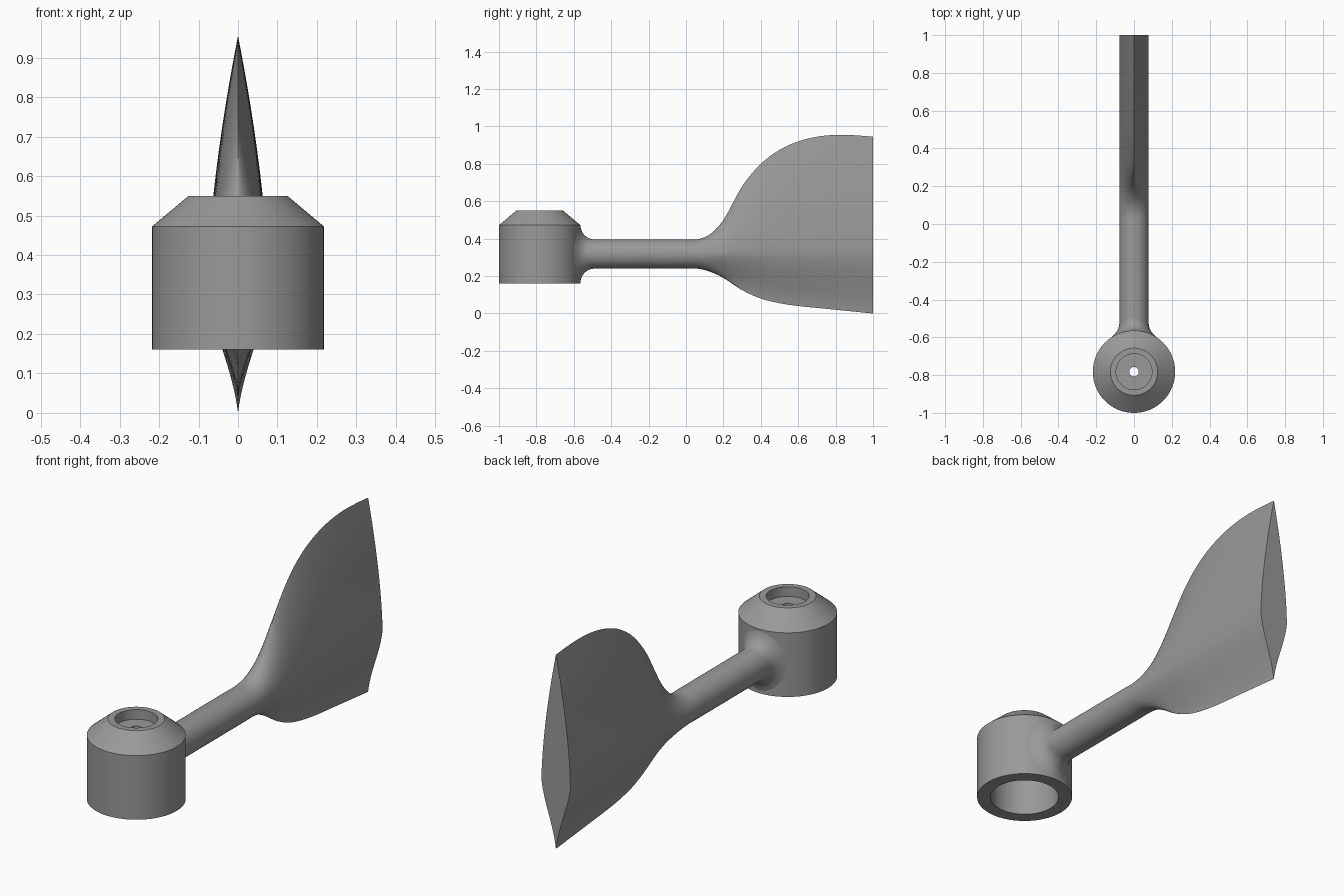
import bpy, math
from math import sin, cos, pi, sqrt

if "Cube" in bpy.data.objects:
    bpy.data.objects.remove(bpy.data.objects["Cube"])

grey = bpy.data.materials.new("mid grey")
grey.diffuse_color = (0.32, 0.32, 0.32, 1)
grey.use_nodes = True
grey.node_tree.nodes["Principled BSDF"].inputs["Base Color"].default_value = grey.diffuse_color

HUB_Y, HUB_R = -0.782, 0.218
MID_Z, ROD_R = 0.318, 0.078


def make(name, verts, faces, angle):
    me = bpy.data.meshes.new(name)
    me.from_pydata(verts, [], faces)
    me.materials.append(grey)
    ob = bpy.data.objects.new(name, me)
    bpy.context.collection.objects.link(ob)
    bpy.ops.object.select_all(action='DESELECT')
    ob.select_set(True)
    bpy.context.view_layer.objects.active = ob
    bpy.ops.object.mode_set(mode='EDIT')
    bpy.ops.mesh.select_all(action='SELECT')
    bpy.ops.mesh.normals_make_consistent(inside=False)
    bpy.ops.object.mode_set(mode='OBJECT')
    bpy.ops.object.shade_smooth_by_angle(angle=math.radians(angle))
    return ob


def bridge(rings, n, closed):
    m = len(rings)
    return [(i * n + j, i * n + (j + 1) % n,
             (i + 1) % m * n + (j + 1) % n, (i + 1) % m * n + j)
            for i in range(m if closed else m - 1) for j in range(n)]


def smooth(keys, x):
    """Cubic interpolation through (x, value) keys."""
    i = max(k for k in range(len(keys) - 1) if keys[k][0] <= x or k == 0)

    def slope(k):
        a, b = keys[max(k - 1, 0)], keys[min(k + 1, len(keys) - 1)]
        return (b[1] - a[1]) / (b[0] - a[0])
    (x0, y0), (x1, y1) = keys[i], keys[i + 1]
    h = x1 - x0
    t = (x - x0) / h
    return (y0 * (2*t**3 - 3*t*t + 1) + y1 * (3*t*t - 2*t**3)
            + h * slope(i) * (t**3 - 2*t*t + t) + h * slope(i + 1) * (t**3 - t*t))


# Hub: turned profile with a top counterbore, pin hole and wide bottom bore
profile = [(0.156, 0.16), (HUB_R, 0.16), (HUB_R, 0.472), (0.125, 0.55), (0.095, 0.55),
           (0.095, 0.503), (0.025, 0.503), (0.025, 0.45), (0.156, 0.45)]
N = 96
rings = [[(r * cos(2*pi*j/N), HUB_Y + r * sin(2*pi*j/N), z) for j in range(N)]
         for r, z in profile]
make("hub", sum(rings, []), bridge(rings, N, True), 30)

# Arm and blade: one loft, from the fillet on the hub to the flared tail
top = [(0.0, 0.396), (0.06, 0.396), (0.13, 0.425), (0.2, 0.50), (0.3, 0.68), (0.4, 0.80),
       (0.5, 0.875), (0.6, 0.92), (0.7, 0.945), (0.8, 0.955), (0.9, 0.953), (1.0, 0.945)]
bottom = [(0.0, 0.24), (0.06, 0.24), (0.13, 0.223), (0.2, 0.19), (0.3, 0.125), (0.4, 0.08),
          (0.5, 0.055), (0.6, 0.04), (0.7, 0.03), (0.8, 0.02), (0.9, 0.01), (1.0, 0.0)]
M = 64
rings = []
for k in range(9):                                  # fillet against the round hub
    a = pi / 2 * k / 8
    ring = []
    for j in range(M):
        th = 2 * pi * j / M
        f = 0.05 + 0.025 * sin(th) ** 2
        r = ROD_R + f * (1 - sin(a))
        x = r * cos(th)
        y = HUB_Y + sqrt(HUB_R**2 - x*x) + f * (1 - cos(a)) - (0.003 if k == 0 else 0)
        ring.append((x, y, MID_Z + r * sin(th)))
    rings.append(ring)
for k in range(41):                                 # rod end to tail
    y = k / 40
    hi, lo = smooth(top, y) - MID_Z, MID_Z - smooth(bottom, y)
    b = min(max((y - 0.05) / 0.3, 0), 1)
    b = b * b * (3 - 2 * b)                         # round section to lens section
    ring = []
    for j in range(M):
        th = 2 * pi * j / M
        s, c = sin(th), cos(th)
        t = min(abs(s), 1)
        if s >= 0:
            lens = 1 - t ** 1.6
        else:
            lens = 0.5 * (1 - t) + 0.25 * (1 + cos(pi * t))
        w = (1 - b) * abs(c) + b * lens
        ring.append((math.copysign(ROD_R * w, c), y, MID_Z + s * (hi if s >= 0 else lo)))
    rings.append(ring)
faces = bridge(rings, M, False)
faces.append(tuple(range((len(rings) - 1) * M, len(rings) * M)))
make("arm_and_blade", sum(rings, []), faces, 40)
